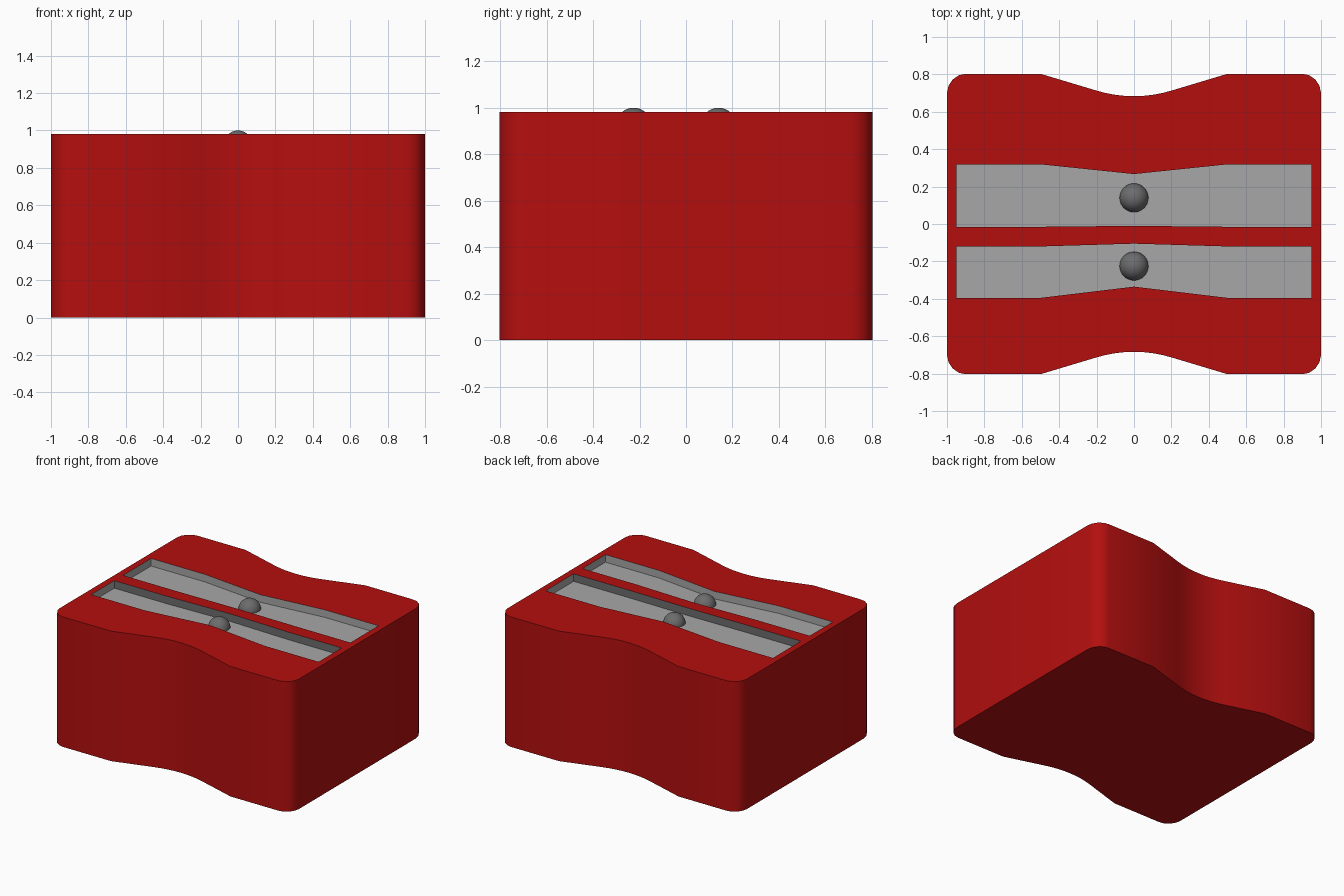
import bpy, bmesh

if "Cube" in bpy.data.objects:
    bpy.data.objects.remove(bpy.data.objects["Cube"])


def material(name, rgb):
    m = bpy.data.materials.new(name)
    m.diffuse_color = (*rgb, 1)
    m.use_nodes = True
    m.node_tree.nodes["Principled BSDF"].inputs["Base Color"].default_value = m.diffuse_color
    return m


def prism(name, outline, z0, z1, mat):
    """Extrude an outline from z0 to z1."""
    bm = bmesh.new()
    face = bm.faces.new([bm.verts.new((x, y, z0)) for x, y in outline])
    top = bmesh.ops.extrude_face_region(bm, geom=[face])["geom"]
    bmesh.ops.translate(bm, vec=(0, 0, z1 - z0),
                        verts=[v for v in top if isinstance(v, bmesh.types.BMVert)])
    bmesh.ops.recalc_face_normals(bm, faces=bm.faces)
    mesh = bpy.data.meshes.new(name)
    bm.to_mesh(mesh)
    bm.free()
    mesh.materials.append(mat)
    ob = bpy.data.objects.new(name, mesh)
    bpy.context.collection.objects.link(ob)
    return ob


def activate(ob):
    bpy.ops.object.select_all(action='DESELECT')
    ob.select_set(True)
    bpy.context.view_layer.objects.active = ob


red = material("red_body", (0.459, 0.0047, 0.0047))
grey = material("blade_grey", (0.386, 0.386, 0.386))
dark = material("screw_grey", (0.15, 0.15, 0.15))

# Waisted body: quarter outline mirrored to all four corners
quarter = [(1, 0.7), (0.992, 0.738), (0.971, 0.771), (0.938, 0.795), (0.9, 0.803),
           (0.5, 0.803), (0.2, 0.713)]
quarter += [(x, 0.683 + 0.75 * x * x) for x in (0.15, 0.1, 0.05)]
back = quarter + [(0, 0.683)] + [(-x, y) for x, y in reversed(quarter)]
outline = back + [(-x, -y) for x, y in back]
body = prism("sharpener_body", outline, 0, 0.982, red)

# Recessed blade pockets: y of outer edge, outer waist, inner edge, inner waist
for oy, ow, iy, iw in ((0.319, 0.267, -0.015, -0.01),
                       (-0.395, -0.335, -0.12, -0.105)):
    pts = [(-0.95, iy), (-0.5, iy), (0, iw), (0.5, iy), (0.95, iy),
           (0.95, oy), (0.5, oy), (0, ow), (-0.5, oy), (-0.95, oy)]
    cutter = prism("pocket_cutter", pts, 0.925, 1.1, grey)
    cutter.hide_render = True
    # Dark inner wall behind the cutting edge
    cutter.data.materials.append(dark)
    for p in cutter.data.polygons:
        if abs(p.normal.y) > 0.5 and abs(p.center.y - iy) < 0.02:
            p.material_index = 1
    activate(body)
    mod = body.modifiers.new("pocket", 'BOOLEAN')
    mod.operation = 'DIFFERENCE'
    mod.solver = 'EXACT'
    mod.material_mode = 'TRANSFER'
    mod.object = cutter
    bpy.ops.object.modifier_apply(modifier=mod.name)
    bpy.data.objects.remove(cutter)

activate(body)
bpy.ops.object.shade_smooth_by_angle(angle=0.52)

# Domed blade screws
for name, y in (("back_screw", 0.14), ("front_screw", -0.225)):
    bpy.ops.mesh.primitive_uv_sphere_add(segments=32, ring_count=16, radius=0.077,
                                         location=(0, y, 0.923))
    screw = bpy.context.object
    screw.name = name
    screw.data.materials.append(dark)
    bpy.ops.object.shade_smooth()
